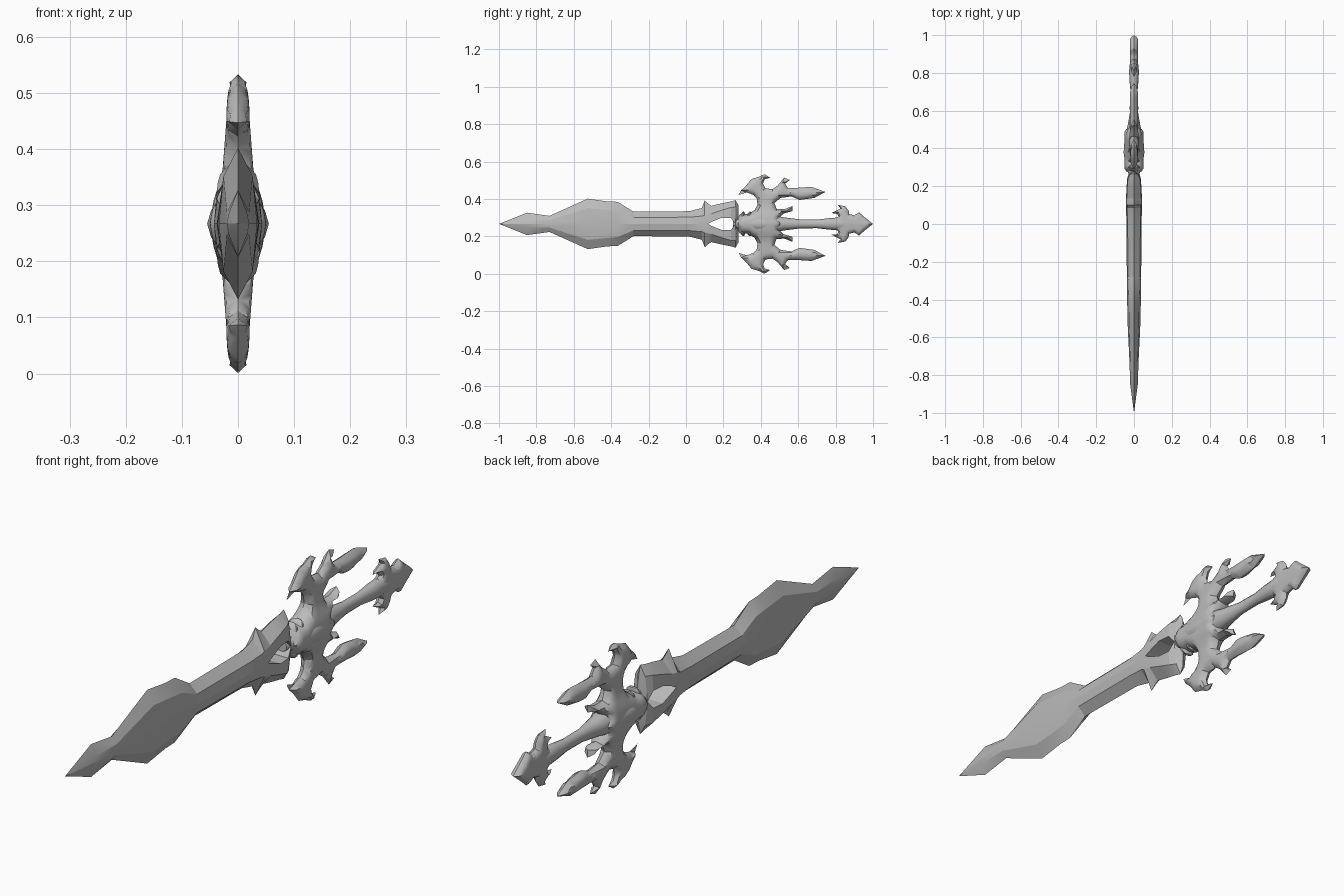
import bpy
import bmesh
import math
from mathutils import Vector
from mathutils.geometry import delaunay_2d_cdt, intersect_point_line

MID_Z = 0.267

cube = bpy.data.objects.get("Cube")
if cube:
    bpy.data.objects.remove(cube, do_unlink=True)

steel = bpy.data.materials.new("grey steel")
steel.use_nodes = True
steel.diffuse_color = (0.5, 0.5, 0.5, 1)
steel.node_tree.nodes["Principled BSDF"].inputs["Base Color"].default_value = (0.5, 0.5, 0.5, 1)


def finish(name, bm, angle, mirrored=True):
    """Mirror a quarter shell over both middle planes and make the object."""
    if mirrored:
        for axis in "XZ":
            bmesh.ops.mirror(bm, geom=bm.verts[:] + bm.edges[:] + bm.faces[:],
                             axis=axis, merge_dist=0.0002)
    bmesh.ops.remove_doubles(bm, verts=bm.verts[:], dist=0.0002)
    bmesh.ops.recalc_face_normals(bm, faces=bm.faces[:])
    mesh = bpy.data.meshes.new(name)
    bm.to_mesh(mesh)
    bm.free()
    mesh.materials.append(steel)
    obj = bpy.data.objects.new(name, mesh)
    obj.location.z = MID_Z
    bpy.context.collection.objects.link(obj)
    bpy.ops.object.select_all(action="DESELECT")
    obj.select_set(True)
    bpy.context.view_layer.objects.active = obj
    bpy.ops.object.shade_smooth_by_angle(angle=math.radians(angle))
    return obj


def interpolate(table, value):
    for (a, fa), (b, fb) in zip(table, table[1:]):
        if value <= b:
            return fa + (fb - fa) * (value - a) / (b - a)
    return table[-1][1]


def relief(name, outline, thickness, rim, step=0.014):
    """Swollen plate: thin at the outline, full thickness a rim width inside."""
    pts = [Vector(p) for p in outline]
    edges = list(zip(pts, pts[1:]))

    def depth(p):
        best = 1.0
        for a, b in edges:
            near, t = intersect_point_line(p, a, b)
            near = a.lerp(b, min(max(t, 0), 1))
            best = min(best, (p - near.to_2d()).length)
        return best

    low = min(p.x for p in pts)
    cols = int((max(p.x for p in pts) - low) / step) + 1
    rows = int(max(p.y for p in pts) / step) + 1
    grid = [Vector((low + (i + 0.5 * (j % 2)) * step, j * step))
            for i in range(cols) for j in range(rows)]
    grid = [p for p in grid if depth(p) > step * 0.4]
    verts, _, faces, *_ = delaunay_2d_cdt(pts + grid, [], [list(range(len(pts)))], 1, 1e-5)
    bm = bmesh.new()
    made = {}
    for face in faces:
        for i in face:
            if i not in made:
                p = verts[i]
                swell = min(depth(p) / rim, 1)
                swell = math.sqrt(max(0, 1 - (1 - swell) ** 2))
                made[i] = bm.verts.new((swell * interpolate(thickness, p.y), p.x, p.y))
        bm.faces.new([made[i] for i in face])
    return finish(name, bm, 38)


def blade(name, stations):
    """Quarter loft: cutting edge, bevel ridge, core, and the wall of the opening."""
    bm = bmesh.new()
    rows = []
    for y, edge, ridge, hole, t_ridge, t_core in stations:
        ring = [(0, edge), (t_ridge, ridge), (t_core, hole), (0, hole)]
        rows.append([bm.verts.new((x, y, z)) for x, z in ring])
    for k, (a, b) in enumerate(zip(rows, rows[1:])):
        open_here = stations[k][3] + stations[k + 1][3] > 0
        for i in range(3 if open_here else 2):
            bm.faces.new((a[i], a[i + 1], b[i + 1], b[i]))
    bmesh.ops.dissolve_degenerate(bm, dist=0.0002, edges=bm.edges[:])
    return finish(name, bm, 17)


def spindle(name, stations, sides=12):
    """Loft of elliptical rings along y."""
    bm = bmesh.new()
    rows = [[bm.verts.new((rx * math.cos(math.tau * i / sides), y,
                           rz * math.sin(math.tau * i / sides))) for i in range(sides)]
            for y, rx, rz in stations]
    for a, b in zip(rows, rows[1:]):
        for i in range(sides):
            j = (i + 1) % sides
            bm.faces.new((a[i], a[j], b[j], b[i]))
    bm.faces.new(rows[0])
    bm.faces.new(rows[-1])
    return finish(name, bm, 40, mirrored=False)


# Blade with flared tip, barbs and a pierced opening near the guard
blade("blade", [
    (-1, 0, 0, 0, 0, 0),
    (-.85, .06, .02, 0, .016, .02),
    (-.73, .043, .02, 0, .02, .024),
    (-.525, .135, .085, 0, .026, .034),
    (-.42, .12, .075, 0, .027, .036),
    (-.365, .118, .07, 0, .028, .037),
    (-.28, .065, .034, 0, .031, .038),
    (.02, .068, .036, 0, .034, .04),
    (.085, .085, .042, 0, .037, .043),
    (.1, .125, .047, 0, .037, .043),
    (.117, .11, .05, 0, .038, .043),
    (.135, .097, .055, .01, .038, .042),
    (.19, .11, .073, .032, .036, .04),
    (.24, .12, .088, .032, .032, .036),
    (.265, .127, .09, 0, .02, .03),
    (.28, .1, .06, 0, 0, 0)])

# Winged guard with curling hooks, spikes and swept tips
relief("guard", [
    (.265, 0), (.286, .05), (.334, .053), (.368, .075), (.382, .105), (.378, .135),
    (.361, .155), (.325, .168), (.281, .155), (.295, .18), (.32, .203), (.35, .24),
    (.385, .25), (.42, .266), (.45, .247), (.42, .238), (.412, .215), (.425, .19),
    (.463, .186), (.49, .205), (.525, .247), (.555, .235), (.53, .215), (.545, .193),
    (.58, .192), (.67, .198), (.746, .171), (.687, .139), (.607, .128), (.564, .147),
    (.505, .139), (.473, .112), (.484, .08), (.527, .079), (.57, .096), (.569, .069),
    (.521, .055), (.495, .03), (.52, 0)],
    [(0, .05), (.04, .044), (.09, .028), (.18, .021), (.27, .018)], .03)

# Swollen hub flowing into the grip
spindle("hub_and_grip", [
    (.25, .022, .02), (.31, .046, .036), (.38, .055, .05), (.45, .05, .05),
    (.53, .032, .034), (.61, .018, .024), (.7, .018, .023), (.76, .024, .03),
    (.81, .026, .034), (.87, .02, .026), (.95, .008, .012)])

# Arrow shaped pommel with paired barbs
relief("pommel", [
    (.765, 0), (.79, .026), (.815, .04), (.808, .054), (.778, .058), (.805, .072),
    (.825, .082), (.812, .102), (.852, .094), (.87, .07), (.872, .052), (.9, .046),
    (.925, .062), (.95, .04), (1, 0)],
    [(0, .022), (.1, .014)], .022, .009)

# Small ribs beside the hub
for side in (1, -1):
    for k, y in enumerate((.3, .335)):
        bm = bmesh.new()
        bmesh.ops.create_uvsphere(bm, u_segments=10, v_segments=6, radius=1)
        for v in bm.verts:
            v.co = (v.co.x * .03, y + v.co.y * .012 + v.co.z * .008,
                    side * (.042 + v.co.z * .024))
        finish(f"hub_rib_{'upper' if side > 0 else 'lower'}_{k + 1}", bm, 40, mirrored=False)
